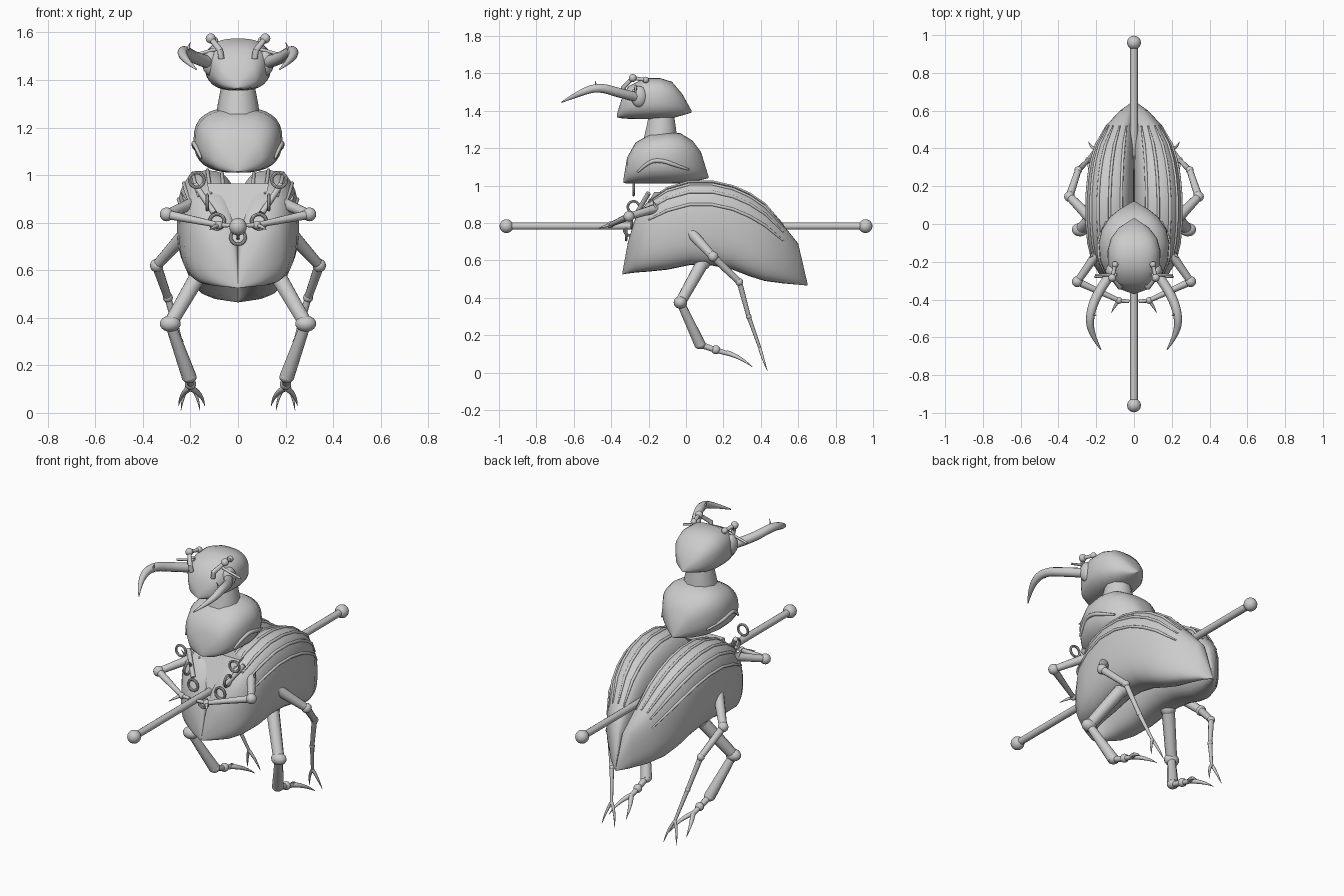
import bpy, bmesh, math
from mathutils import Vector

if "Cube" in bpy.data.objects:
    bpy.data.objects.remove(bpy.data.objects["Cube"])

GREY = (0.6, 0.6, 0.6, 1)
mat = bpy.data.materials.new("plain grey")
mat.use_nodes = True
mat.diffuse_color = GREY
mat.node_tree.nodes["Principled BSDF"].inputs["Base Color"].default_value = GREY


def finish(obj, name, angle=40):
    obj.name = name
    obj.data.materials.clear()
    obj.data.materials.append(mat)
    bpy.ops.object.select_all(action='DESELECT')
    obj.select_set(True)
    bpy.context.view_layer.objects.active = obj
    bpy.ops.object.shade_smooth_by_angle(angle=math.radians(angle))
    return obj


def ball(name, pos, r, scale=(1, 1, 1)):
    bpy.ops.mesh.primitive_uv_sphere_add(segments=16, ring_count=10, radius=r, location=pos)
    bpy.context.object.scale = scale
    return finish(bpy.context.object, name)


def ring(name, pos, r, facing, thick=0.007):
    rot = (math.pi / 2, 0, 0) if facing == 'y' else (0, math.pi / 2, 0)
    bpy.ops.mesh.primitive_torus_add(major_segments=20, minor_segments=8, major_radius=r,
                                     minor_radius=thick, location=pos, rotation=rot)
    return finish(bpy.context.object, name)


def tube(name, points, radii, smooth=False):
    """Tapered round tube through the points, optionally a soft curve."""
    curve = bpy.data.curves.new(name, 'CURVE')
    curve.dimensions = '3D'
    curve.bevel_depth = 1
    curve.bevel_resolution = 3
    curve.use_fill_caps = True
    sp = curve.splines.new('NURBS' if smooth else 'POLY')
    sp.points.add(len(points) - 1)
    for p, co, r in zip(sp.points, points, radii):
        p.co, p.radius = (*co, 1), r
    if smooth:
        sp.use_endpoint_u = True
        sp.order_u = 3
        sp.resolution_u = 6
    obj = bpy.data.objects.new(name, curve)
    bpy.context.collection.objects.link(obj)
    bpy.ops.object.select_all(action='DESELECT')
    obj.select_set(True)
    bpy.context.view_layer.objects.active = obj
    bpy.ops.object.convert(target='MESH')
    return finish(bpy.context.object, name)


def power(v, e):
    return math.copysign(abs(v) ** e, v)


def section(station, t, half, side=1):
    """Point at angle t on the rounded cross-section of a station (y, width, bottom, top)."""
    y, w, zb, zt = station
    c, s = power(math.cos(t), 0.75), power(math.sin(t), 0.8)
    x = w / 2 * (1 + c) if half else w * c
    return Vector((side * x, y, (zb + zt) / 2 + (zt - zb) / 2 * s))


def loft(name, stations, half=False, side=1, n=32):
    bm = bmesh.new()
    rings = [[bm.verts.new(section(st, math.tau * i / n, half, side)) for i in range(n)]
             for st in stations]
    for a, b in zip(rings, rings[1:]):
        for i in range(n):
            j = (i + 1) % n
            bm.faces.new((a[i], a[j], b[j], b[i]))
    bm.faces.new(rings[0])
    bm.faces.new(rings[-1])
    bmesh.ops.recalc_face_normals(bm, faces=bm.faces)
    mesh = bpy.data.meshes.new(name)
    bm.to_mesh(mesh)
    bm.free()
    obj = bpy.data.objects.new(name, mesh)
    bpy.context.collection.objects.link(obj)
    return finish(obj, name, 50)


# Stations: y, half width, bottom z, top z
SHELL = [(-.34, .005, .525, .535), (-.31, .1, .53, .7), (-.27, .18, .535, .83),
         (-.2, .225, .54, .92), (-.1, .247, .55, .985), (.02, .257, .575, 1.02),
         (.14, .257, .572, 1.02), (.25, .247, .55, .995), (.34, .23, .515, .955),
         (.42, .205, .49, .9), (.52, .15, .477, .79), (.6, .075, .47, .69),
         (.65, .004, .465, .475)]
THORAX = [(-.335, .005, 1.015, 1.03), (-.315, .1, 1.01, 1.15), (-.27, .15, 1.01, 1.23),
          (-.19, .18, 1.01, 1.275), (-.1, .187, 1.01, 1.285), (-.03, .172, 1.012, 1.28),
          (.035, .13, 1.02, 1.24), (.08, .075, 1.03, 1.18), (.12, .004, 1.04, 1.05)]
HEAD = [(-.37, .005, 1.365, 1.38), (-.345, .075, 1.36, 1.46), (-.31, .108, 1.357, 1.53),
        (-.22, .138, 1.355, 1.575), (-.14, .14, 1.355, 1.575), (-.075, .122, 1.36, 1.555),
        (-.02, .08, 1.375, 1.49), (.03, .004, 1.39, 1.4)]
loft("thorax", THORAX)
loft("head", HEAD)
tube("neck", [(0, -.137, 1.25), (0, -.133, 1.3), (0, -.13, 1.4)], [.092, .085, .066])

# Flat chest plate closing the gap between the wing cases
bm = bmesh.new()
outline = [(-.13, -.17, .965), (.13, -.17, .965), (.1, -.25, .83), (0, -.31, .7), (-.1, -.25, .83)]
front = bm.faces.new([bm.verts.new(p) for p in outline])
back = bmesh.ops.extrude_face_region(bm, geom=[front])["geom"]
bmesh.ops.translate(bm, vec=(0, .12, 0), verts=[v for v in back if isinstance(v, bmesh.types.BMVert)])
bmesh.ops.recalc_face_normals(bm, faces=bm.faces)
plate_mesh = bpy.data.meshes.new("chest_plate")
bm.to_mesh(plate_mesh)
bm.free()
plate = bpy.data.objects.new("chest_plate", plate_mesh)
bpy.context.collection.objects.link(plate)
finish(plate, "chest_plate", 20)

# Long pole with knobs
tube("pole", [(0, -.96, .783), (0, .96, .783)], [.02, .02])
for y in (-.96, .96):
    ball("pole_knob", (0, y, .783), .037)

for s, tag in ((1, "left"), (-1, "right")):
    def m(*pts):
        return [(s * x, y, z) for x, y, z in pts]

    def part(name, pts, radii, smooth=False):
        return tube(f"{tag}_{name}", m(*pts), radii, smooth)

    def knob(name, pos, r, scale=(1, 1, 1)):
        return ball(f"{tag}_{name}", m(pos)[0], r, scale)

    # Wing case with raised ridges
    loft(f"{tag}_wing_case", SHELL, True, s)
    for deg in (22, 45, 68, 90, 112):
        path = [section(st, math.radians(deg), True, s) for st in SHELL[3:11]]
        tube(f"{tag}_wing_ridge", path, [.004] + [.008] * 6 + [.004])

    # Thorax side ridge
    part("thorax_ridge", [(.155, -.26, 1.07), (.18, -.2, 1.13), (.187, -.13, 1.135),
                          (.18, -.06, 1.11), (.145, .015, 1.085)],
         [.005, .011, .011, .011, .005], True)

    # Eye, curved mandible and its prong
    knob("eye", (.115, -.25, 1.475), .052, (.7, .85, 1.1))
    part("mandible", [(.11, -.25, 1.47), (.18, -.34, 1.49), (.235, -.47, 1.53),
                      (.23, -.58, 1.49), (.175, -.665, 1.445)],
         [.026, .026, .024, .017, .003], True)
    part("mandible_prong", [(.22, -.475, 1.505), (.2, -.485, 1.56)], [.01, .001])

    # Jointed antenna
    part("antenna", [(.07, -.33, 1.49), (.075, -.335, 1.525), (.115, -.285, 1.575),
                     (.1, -.215, 1.565)], [.013, .013, .012, .01])
    knob("antenna_joint", (.115, -.285, 1.575), .021)
    knob("antenna_tip", (.1, -.215, 1.565), .017)
    part("feeler", [(.09, -.27, 1.53), (.205, -.27, 1.5)], [.008, .006])

    # Front leg holding the pole
    arm = [(.17, -.12, .89), (.3, -.305, .835), (.08, -.405, .79)]
    part("front_upper_leg", arm[:2], [.026, .019])
    part("front_lower_leg", arm[1:], [.02, .012])
    knob("front_shoulder", arm[0], .032)
    knob("front_elbow", arm[1], .029)
    knob("front_wrist", arm[2], .018)
    part("front_foot", [arm[2], (.025, -.41, .79)], [.011, .009])
    part("front_claw", [arm[2], (.1, -.43, .785), (.12, -.47, .77)], [.009, .009, .001], True)
    part("front_spine", [(.215, -.16, .875), (.24, -.18, .93)], [.01, .001])

    # Middle leg
    leg = [(.16, .09, .59), (.285, -.03, .375), (.205, .075, .15)]
    part("middle_thigh", leg[:2], [.036, .03])
    part("middle_shin", leg[1:], [.022, .031])
    knob("middle_hip", leg[0], .042)
    knob("middle_knee", leg[1], .04, (1.1, .9, .85))
    knob("middle_ankle", leg[2], .031, (1, 1, .8))
    part("middle_foot", [leg[2], (.2, .16, .12), (.2, .23, .1)], [.018, .015, .012])
    knob("middle_foot_joint", (.2, .16, .122), .024)
    for x in (.14, .25):
        part("middle_claw", [(.2, .22, .105), ((x + .2) / 2 + (x - .2) * .3, .29, .085), (x, .355, .03)],
             [.014, .011, .001], True)

    # Hind leg
    leg = [(.23, .03, .745), (.342, .145, .62), (.295, .285, .485), (.245, .335, .3), (.205, .395, .13)]
    part("hind_thigh", leg[:2], [.03, .022])
    part("hind_shin", leg[1:3], [.021, .017])
    part("hind_foot", leg[2:], [.015, .012, .008])
    knob("hind_knee", leg[1], .028)
    knob("hind_ankle", leg[2], .021)
    knob("hind_foot_joint", leg[3], .015)
    for x in (.16, .24):
        part("hind_claw", [leg[4], ((x + .2) / 2 + (x - .2) * .3, .41, .075), (x, .435, .01)],
             [.009, .008, .001], True)

    # Chain of rings hung across the chest
    for pos, facing in (((.173, -.28, .98), 'y'), ((.13, -.28, .885), 'x'), ((.088, -.29, .805), 'y')):
        ring(f"{tag}_chain_ring", m(pos)[0], .031, facing)
    part("chain_bar", [(.18, -.2, .96), (.1, -.27, .84)], [.013, .013])

ring("lower_ring", (0, -.32, .74), .031, 'y')
ring("lower_cross_ring", (0, -.3, .765), .031, 'x')
